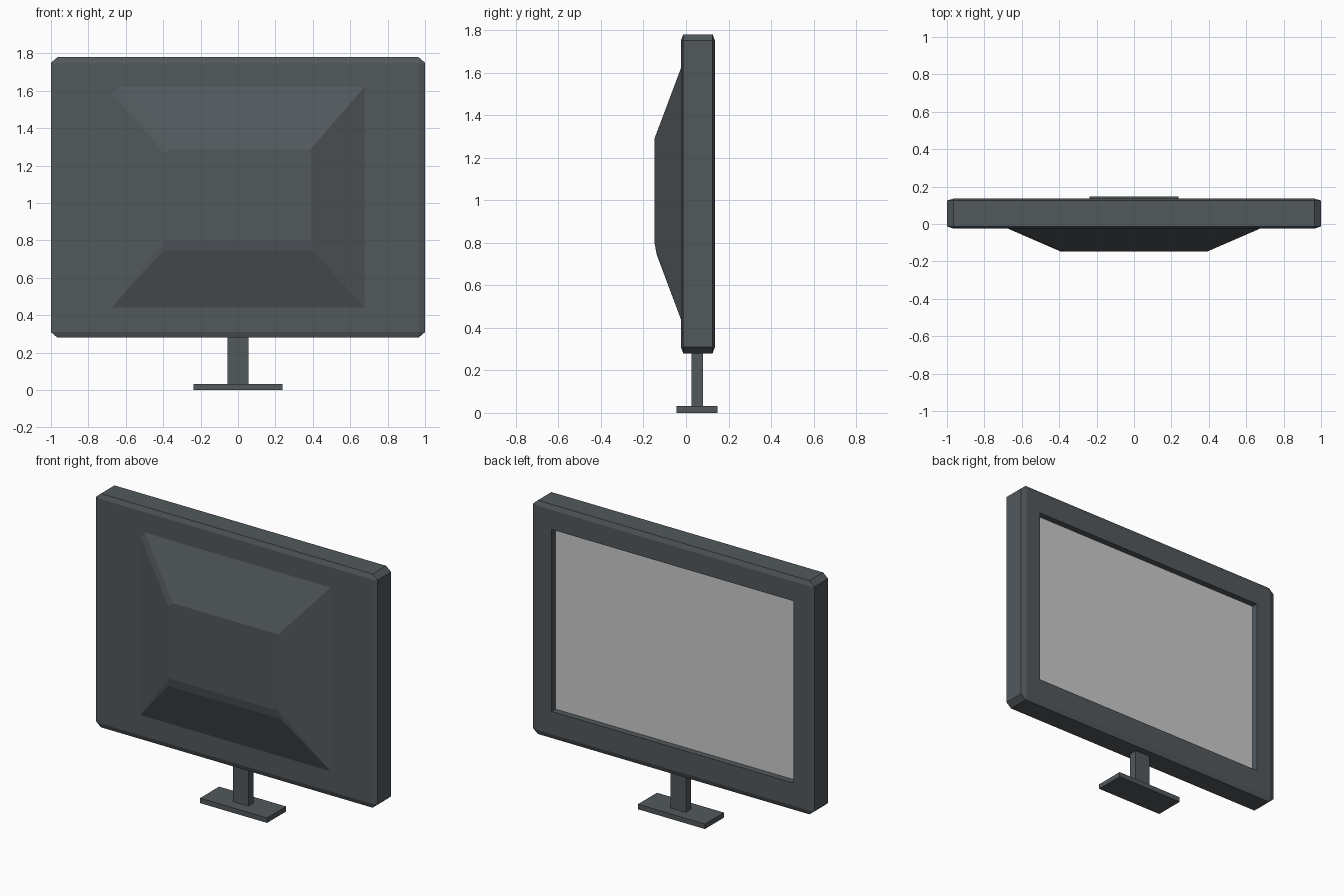
import bpy, bmesh

if "Cube" in bpy.data.objects:
    bpy.data.objects.remove(bpy.data.objects["Cube"])

dark = bpy.data.materials.new("dark_casing")
dark.diffuse_color = (0.085, 0.098, 0.108, 1)
dark.use_nodes = True
dark.node_tree.nodes["Principled BSDF"].inputs["Base Color"].default_value = dark.diffuse_color


def finish(name, bm, mat=None):
    bmesh.ops.recalc_face_normals(bm, faces=bm.faces)
    me = bpy.data.meshes.new(name)
    bm.to_mesh(me)
    bm.free()
    ob = bpy.data.objects.new(name, me)
    bpy.context.collection.objects.link(ob)
    if mat:
        me.materials.append(mat)
    return ob


def hull(points):
    bm = bmesh.new()
    for p in points:
        bm.verts.new(p)
    bmesh.ops.convex_hull(bm, input=bm.verts)
    bmesh.ops.dissolve_limit(bm, angle_limit=0.01, verts=bm.verts, edges=bm.edges)
    return bm


def corners(x0, x1, y0, y1, z0, z1):
    return [(x, y, z) for x in (x0, x1) for y in (y0, y1) for z in (z0, z1)]


def chamfered(x0, x1, y0, y1, z0, z1, cx, cy, cz):
    # a box with every edge cut off, as the hull of three overlapping boxes
    return hull(corners(x0, x1, y0 + cy, y1 - cy, z0 + cz, z1 - cz)
                + corners(x0 + cx, x1 - cx, y0, y1, z0 + cz, z1 - cz)
                + corners(x0 + cx, x1 - cx, y0 + cy, y1 - cy, z0, z1))


# display housing, with a recessed opening on the +y side
bm = chamfered(-1, 1, -0.024, 0.136, 0.28, 1.78, 0.035, 0.011, 0.03)
bm.faces.ensure_lookup_table()
panel = max(bm.faces, key=lambda f: f.calc_center_median().y)
bmesh.ops.inset_region(bm, faces=[panel], thickness=0.1)
for v in panel.verts:
    v.co.x = 0.86 if v.co.x > 0 else -0.86
    v.co.z = 1.625 if v.co.z > 1.03 else 0.457
bmesh.ops.inset_region(bm, faces=[panel], thickness=0)
for v in panel.verts:
    v.co.y = 0.094
finish("housing", bm, dark)

# screen panel sitting in the recess
finish("screen", hull(corners(-0.86, 0.86, 0.088, 0.096, 0.457, 1.625)))

# tapered bulge on the rear casing, one top corner and the lower edge clipped
base = [(-0.68, 0.435), (0.68, 0.435), (0.68, 1.625), (-0.65, 1.625), (-0.68, 1.59)]
cap = [(-0.39, 0.8), (0.39, 0.8), (0.39, 1.29), (-0.36, 1.29), (-0.39, 1.26)]
pts = [(x, -0.022, z) for x, z in base] + [(x, -0.148, z) for x, z in cap]
pts += [(x, -0.138, 0.745) for x in (-0.4, 0.4)]
finish("rear_bulge", hull(pts), dark)

# stand
finish("stand_post", hull(corners(-0.055, 0.055, 0.026, 0.081, 0.02, 0.29)), dark)
finish("stand_base", hull(corners(-0.238, 0.238, -0.045, 0.148, 0, 0.032)), dark)
